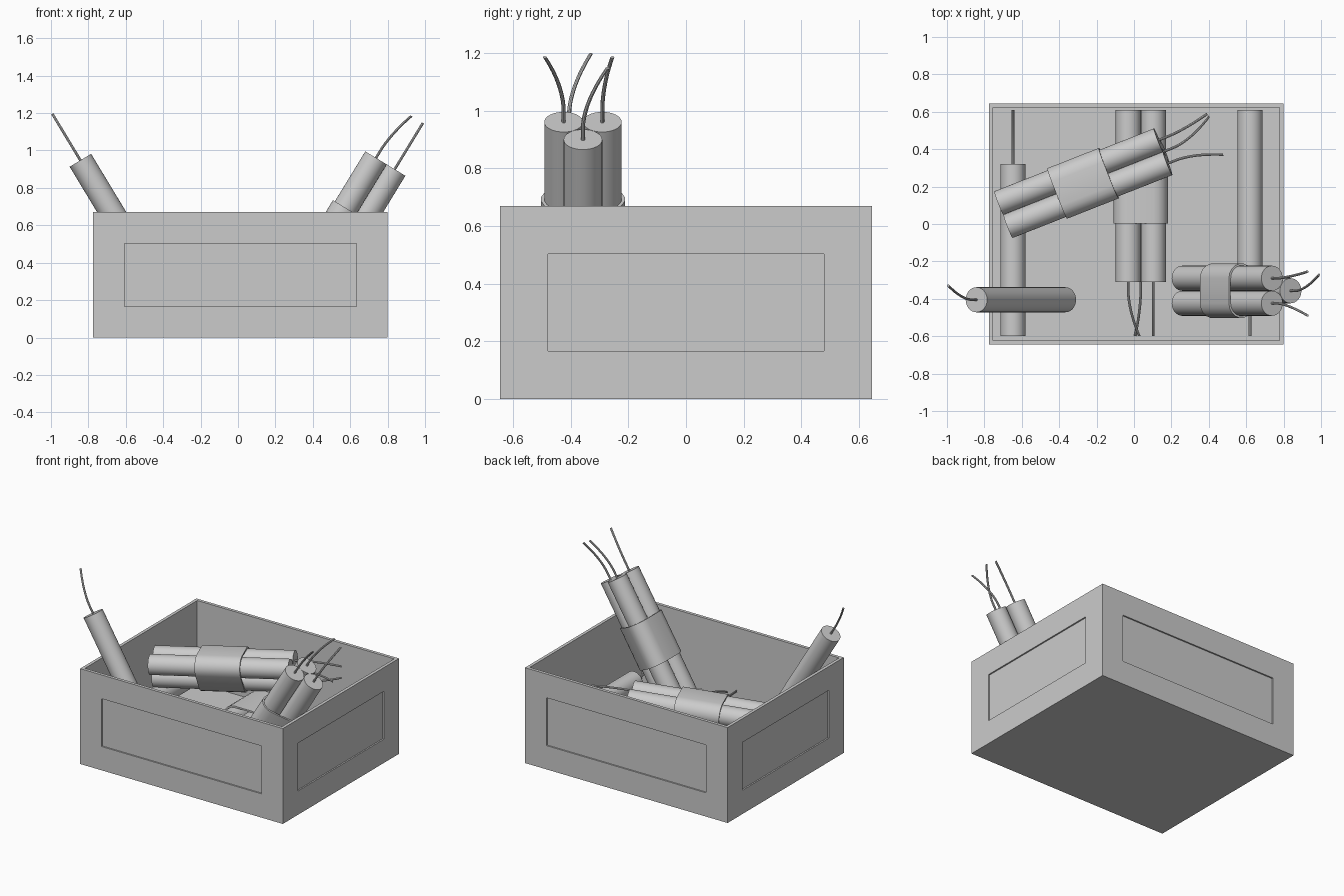
import bpy, bmesh, math
from mathutils import Vector, Matrix

if "Cube" in bpy.data.objects:
    bpy.data.objects.remove(bpy.data.objects["Cube"])

R, L, FUSE = 0.067, 0.92, 0.29          # stick radius, stick length, fuse length
SLOTS = [(0, -R), (0, R), (0.117, 0)]   # three sticks in a bundle


def add_mesh(name, bm, smooth=False):
    bmesh.ops.recalc_face_normals(bm, faces=bm.faces)
    me = bpy.data.meshes.new(name)
    bm.to_mesh(me)
    bm.free()
    ob = bpy.data.objects.new(name, me)
    bpy.context.collection.objects.link(ob)
    if smooth:
        bpy.ops.object.select_all(action='DESELECT')
        ob.select_set(True)
        bpy.context.view_layer.objects.active = ob
        bpy.ops.object.shade_smooth_by_angle(angle=math.radians(35))
    return ob


def frame(origin, along, side):
    """Local z runs along the stick, local x points to the given side."""
    w = Vector(along).normalized()
    u = Vector(side)
    u = (u - w * u.dot(w)).normalized()
    v = w.cross(u)
    m = Matrix((u, v, w)).transposed().to_4x4()
    m.translation = Vector(origin)
    return m


def stick(name, m, bend):
    # round body with flat ends
    bm = bmesh.new()
    bmesh.ops.create_cone(bm, cap_ends=True, segments=32, radius1=R, radius2=R, depth=L,
                          matrix=Matrix.Translation((0, 0, L / 2)))
    add_mesh(name, bm, True).matrix_world = m
    # thin fuse, straight at first and then bending sideways
    bm = bmesh.new()
    rings, n, sides = [], 12, 8
    for i in range(n + 1):
        t = i / n
        k = max(0, (t - 0.2) / 0.8) ** 1.7
        c = Vector((bend[0] * k, bend[1] * k, L - 0.01 + (FUSE + 0.01) * t))
        rings.append([bm.verts.new(c + Vector((0.007 * math.cos(a), 0.007 * math.sin(a), 0)))
                      for a in (2 * math.pi * j / sides for j in range(sides))])
    for a, b in zip(rings, rings[1:]):
        for j in range(sides):
            k = (j + 1) % sides
            bm.faces.new((a[j], a[k], b[k], b[j]))
    bm.faces.new(rings[0])
    bm.faces.new(rings[-1])
    add_mesh(name + "_fuse", bm, True).matrix_world = m


def bundle(name, m, bends):
    for i, (slot, bend) in enumerate(zip(SLOTS, bends)):
        stick(f"{name}_stick_{i + 1}", m @ Matrix.Translation((*slot, 0)), bend)
    # band wrapped around the three sticks
    bm = bmesh.new()
    pts = []
    for (x, y), start in zip((SLOTS[2], SLOTS[1], SLOTS[0]), (-60, 60, 180)):
        for j in range(7):
            a = math.radians(start + 20 * j)
            pts.append((x + math.cos(a), y + math.sin(a), x, y))
    loops = []
    for r, z in ((R + 0.012, 0.31), (R + 0.012, 0.607), (R + 0.001, 0.607), (R + 0.001, 0.31)):
        loops.append([bm.verts.new((cx + (px - cx) * r, cy + (py - cy) * r, z))
                      for px, py, cx, cy in pts])
    n = len(pts)
    for i in range(4):
        a, b = loops[i], loops[(i + 1) % 4]
        for j in range(n):
            k = (j + 1) % n
            bm.faces.new((a[j], a[k], b[k], b[j]))
    add_mesh(name + "_band", bm, True).matrix_world = m


# Crate: recessed panels on four sides, open top
bm = bmesh.new()
bmesh.ops.create_cube(bm, size=1)
for v in bm.verts:
    v.co = (v.co.x * 1.575 + 0.0125, v.co.y * 1.29, (v.co.z + 0.5) * 0.67)
bm.normal_update()
walls = [f for f in bm.faces if abs(f.normal.z) < 0.5]
top = [f for f in bm.faces if f.normal.z > 0.5]
bmesh.ops.inset_individual(bm, faces=walls, thickness=0.167, use_even_offset=True)
for f in bmesh.ops.extrude_discrete_faces(bm, faces=walls)['faces']:
    f.normal_update()
    bmesh.ops.translate(bm, verts=f.verts, vec=f.normal * -0.01)
bmesh.ops.inset_individual(bm, faces=top, thickness=0.022, use_even_offset=True)
for f in bmesh.ops.extrude_discrete_faces(bm, faces=top)['faces']:
    bmesh.ops.translate(bm, verts=f.verts, vec=(0, 0, -0.58))
add_mesh("crate", bm)

# Loose sticks
UP = (0, 0, 1)
stick("left_stick", frame((-0.647, -0.60, 0.25), (0, 1, 0), UP), (0.075, 0))
stick("right_stick", frame((0.62, 0.61, 0.26), (0, -1, 0), UP), (0.075, 0))
stick("leaning_stick", frame((-0.367, -0.405, 0.16), (-0.517, 0, 0.856), (0, 1, 0)), (0.075, 0))

# Bundles of three
BENDS = [(0.045, -0.065), (0.045, 0.035), (0, 0.085)]
bundle("leaning_bundle", frame((0.259, -0.357, 0.175), (0.52, 0, 0.853), (0.853, 0, -0.52)), BENDS)
bundle("top_bundle", frame((-0.698, 0.05, 0.485), (0.927, 0.365, 0.071), (0, 0, -1)), BENDS)
bundle("lower_bundle", frame((0.036, 0.61, 0.28), (0, -1, 0), (0, 0, -1)),
       [(0.045, 0.06), (0.07, 0), (0.06, -0.03)])
